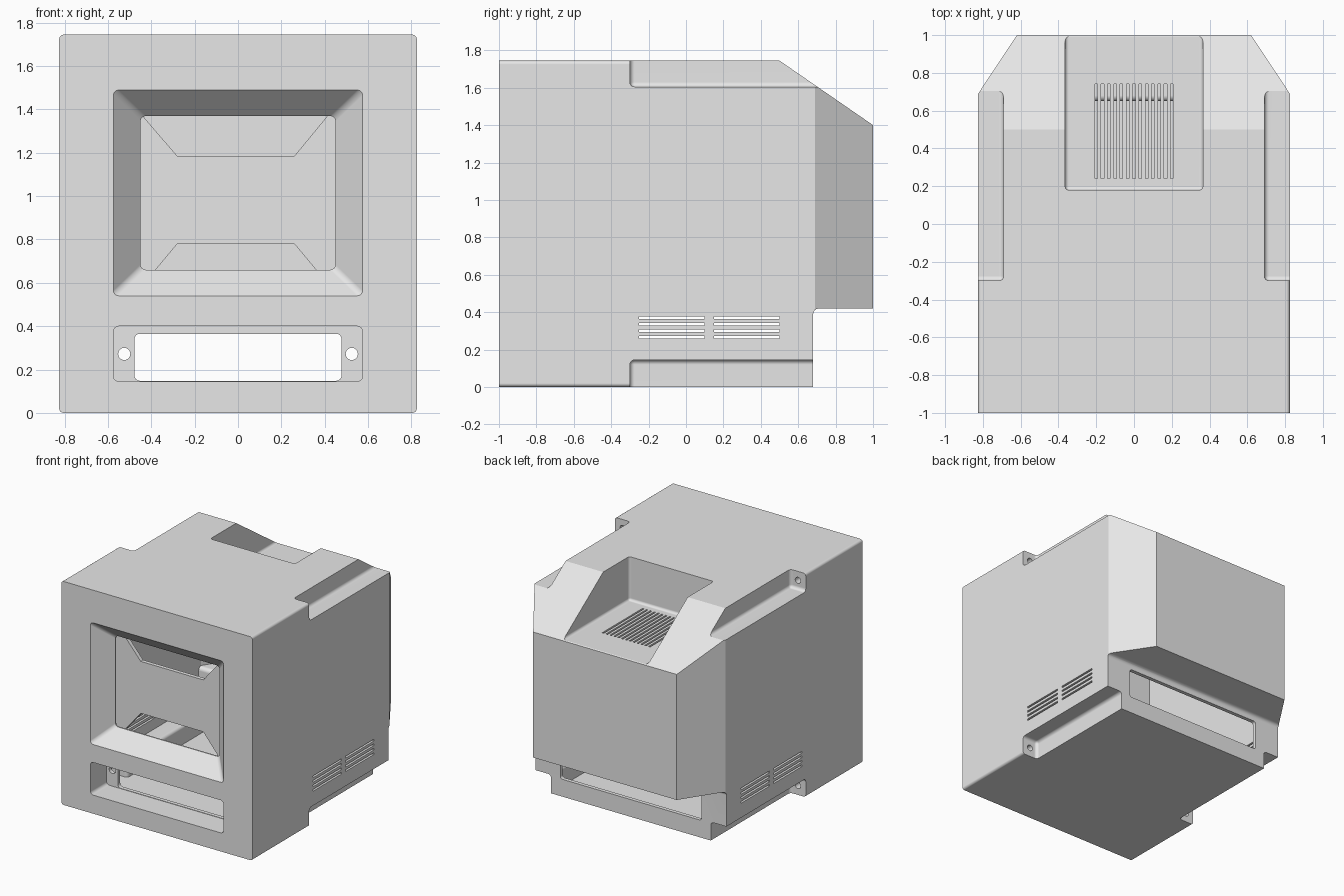
import bpy, bmesh, math
from mathutils import Vector

if "Cube" in bpy.data.objects:
    bpy.data.objects.remove(bpy.data.objects["Cube"], do_unlink=True)

HALF_W, HEIGHT, WALL = 0.825, 1.745, 0.03


def finish(bm, name):
    bmesh.ops.recalc_face_normals(bm, faces=bm.faces[:])
    mesh = bpy.data.meshes.new(name)
    bm.to_mesh(mesh)
    bm.free()
    obj = bpy.data.objects.new(name, mesh)
    bpy.context.scene.collection.objects.link(obj)
    return obj


def add_box(bm, x, y, z):
    verts = bmesh.ops.create_cube(bm, size=1)["verts"]
    for v in verts:
        v.co = Vector([(r[0] + r[1]) / 2 + c * (r[1] - r[0]) for r, c in zip((x, y, z), v.co)])


def box(x, y, z, radius=0):
    bm = bmesh.new()
    add_box(bm, x, y, z)
    if radius:
        bmesh.ops.bevel(bm, geom=bm.edges[:], offset=radius, segments=4, profile=0.5, affect='EDGES')
    return finish(bm, "cutter")


def loft(sections):
    """Solid through (y, outline) sections, outlines given as x, z pairs."""
    bm = bmesh.new()
    rings = [[bm.verts.new((px, y, pz)) for px, pz in outline] for y, outline in sections]
    for a, b in zip(rings, rings[1:]):
        for i in range(len(a)):
            j = (i + 1) % len(a)
            bm.faces.new((a[i], a[j], b[j], b[i]))
    bm.faces.new(rings[0])
    bm.faces.new(rings[-1][::-1])
    return finish(bm, "cutter")


def round_rect(hw, z0, z1, r=0.025, steps=4):
    corners = ((hw - r, z1 - r), (r - hw, z1 - r), (r - hw, z0 + r), (hw - r, z0 + r))
    points = []
    for k, (cx, cz) in enumerate(corners):
        for s in range(steps + 1):
            a = math.pi / 2 * (k + s / steps)
            points.append((cx + r * math.cos(a), cz + r * math.sin(a)))
    return points


def circle(cx, cz, r, n=20):
    return [(cx + r * math.cos(math.tau * i / n), cz + r * math.sin(math.tau * i / n)) for i in range(n)]


def prism(outline, y0, y1):
    return loft([(y0, outline), (y1, outline)])


def cut(target, tool):
    mod = target.modifiers.new("cut", 'BOOLEAN')
    mod.operation, mod.solver, mod.object = 'DIFFERENCE', 'EXACT', tool
    bpy.context.view_layer.update()
    deps = bpy.context.evaluated_depsgraph_get()
    mesh = bpy.data.meshes.new_from_object(target.evaluated_get(deps))
    target.modifiers.clear()
    target.data = mesh
    bpy.data.objects.remove(tool, do_unlink=True)


def housing(name, t, front, notch_y):
    """Outer form of the case, moved inward by t."""
    bm = bmesh.new()
    add_box(bm, (t - HALF_W, HALF_W - t), (front, 1 - t), (t, HEIGHT - t))
    long_edges = [e for e in bm.edges if abs(e.verts[0].co.y - e.verts[1].co.y) > 0.5]
    bmesh.ops.bevel(bm, geom=long_edges, offset=0.02, segments=4, profile=0.5, affect='EDGES')
    # sloped top back and angled back corners
    planes = [(Vector((0, 0.5, HEIGHT)), Vector((0, 0.345, 0.5)))]
    planes += [(Vector((s * HALF_W, 0.69, 0)), Vector((s * 0.31, 0.205, 0))) for s in (-1, 1)]
    for co, no in planes:
        no.normalize()
        res = bmesh.ops.bisect_plane(bm, geom=bm.verts[:] + bm.edges[:] + bm.faces[:],
                                     plane_co=co - no * t, plane_no=no, clear_outer=True)
        rim = [g for g in res["geom_cut"] if isinstance(g, bmesh.types.BMEdge)]
        bmesh.ops.edgeloop_fill(bm, edges=rim)
    obj = finish(bm, name)
    # step under the back
    cut(obj, box((-2, 2), (0.68 - t, 2), (-1, 0.42 + t), 0.03))
    # grooves along the upper and lower side edges
    for s in (-1, 1):
        x = sorted((s * (0.69 - t), s * 1.5))
        cut(obj, box(x, (notch_y, 2), (1.605 - t, 2.5), 0.025))
        cut(obj, box(x, (notch_y, 2.2), (-1, 0.145 + t), 0.025))
    # recess in the top
    cut(obj, box((-0.365 - t, 0.365 + t), (0.18 - t, 2), (1.405 - t, 2.5), 0.02))
    return obj


# hollow case
case = housing("monitor_case", 0, -1, -0.3)
cut(case, housing("cavity", WALL, -0.77, -0.42))

# screen opening with sloped bezel, and the gap behind it
outer, inner = round_rect(0.575, 0.54, 1.49), round_rect(0.45, 0.66, 1.37)
cut(case, box((-0.7, 0.7), (-0.86, -0.8), (0.47, 1.65)))
cut(case, loft([(-1.05, outer), (-1, outer), (-0.87, inner), (-0.83, inner)]))

# tapered openings in the plate behind the screen
cut(case, prism([(-0.5, 1.44), (-0.28, 1.185), (0.26, 1.185), (0.47, 1.44)], -0.83, -0.74))
cut(case, prism([(-0.43, 0.6), (-0.28, 0.78), (0.26, 0.78), (0.41, 0.6)], -0.83, -0.74))

# lower front slot with mounting ears
cut(case, prism(round_rect(0.575, 0.145, 0.4), -1.05, -0.8))
cut(case, prism(round_rect(0.478, 0.148, 0.365), -0.85, -0.74))
for s in (-1, 1):
    cut(case, prism(circle(s * 0.525, 0.272, 0.028), -0.85, -0.74))

# rear slot
cut(case, prism(round_rect(0.61, 0.135, 0.37, 0.02), 0.6, 0.75))

# screw holes in the ends of the grooves
for s in (-1, 1):
    for z in (0.073, 1.675):
        cut(case, prism(circle(s * 0.757, z, 0.024), -0.37, -0.25))

# top vents
bm = bmesh.new()
for i in range(13):
    x = -0.2 + i * 0.4 / 12
    add_box(bm, (x - 0.007, x + 0.007), (0.24, 0.74), (1.3, 1.45))
cut(case, finish(bm, "cutter"))

# side vents
bm = bmesh.new()
for i in range(4):
    z = 0.265 + i * 0.035
    for y in (-0.25, 0.15):
        add_box(bm, (-1, 1), (y, y + 0.35), (z - 0.007, z + 0.007))
cut(case, finish(bm, "cutter"))

# material and shading
grey = bpy.data.materials.new("light_grey_plastic")
grey.use_nodes = True
grey.diffuse_color = (0.8, 0.8, 0.8, 1)
for node in grey.node_tree.nodes:
    if node.type == 'BSDF_PRINCIPLED':
        node.inputs["Base Color"].default_value = (0.8, 0.8, 0.8, 1)
case.data.materials.clear()
case.data.materials.append(grey)
for p in case.data.polygons:
    p.material_index = 0

for o in bpy.context.selected_objects:
    o.select_set(False)
bpy.context.view_layer.objects.active = case
case.select_set(True)
bpy.ops.object.shade_smooth_by_angle(angle=math.radians(28))
weighted = case.modifiers.new("even_shading", 'WEIGHTED_NORMAL')
weighted.keep_sharp = True
